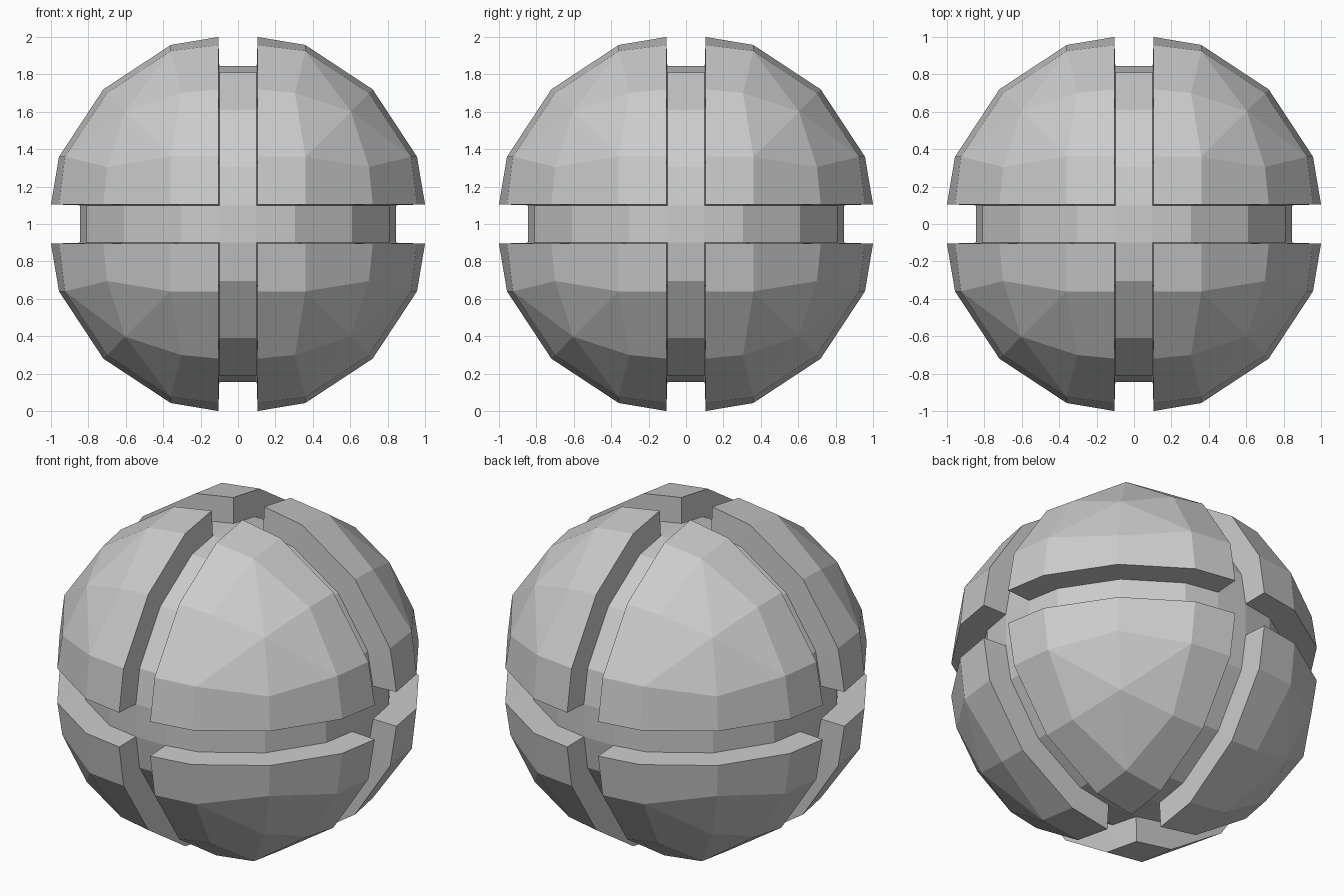
import bpy, bmesh
from mathutils import Vector

cube = bpy.data.objects.get("Cube")
if cube:
    bpy.data.objects.remove(cube, do_unlink=True)

# Plain grey material
grey = bpy.data.materials.new("plain grey")
grey.use_nodes = True
colour = (0.6, 0.6, 0.6, 1.0)
grey.diffuse_color = colour
grey.node_tree.nodes["Principled BSDF"].inputs["Base Color"].default_value = colour

HALF_TOP, HALF_FLOOR = 0.105, 0.10    # half widths of the grooves
FLOOR = 0.845                         # groove floor relative to the surface

bm = bmesh.new()


def swap(p):
    """Reflect a point across the plane y = z."""
    return (p[0], p[2], p[1])


def add_face(points, turn):
    """Add a face with its axes cycled by the given number of turns."""
    verts = [bm.verts.new([p[(i - turn) % 3] for i in range(3)]) for p in points]
    return bm.faces.new(verts)


# Key points of one raised panel, on the +x side of one octant
tip = (1.0, HALF_TOP, HALF_TOP)
side = (0.957, 0.36, HALF_TOP)
middle = (0.72, 0.72, HALF_TOP)
inner = (0.925, 0.36, 0.36)
ridge = (0.70, 0.70, 0.305)
centre = (0.603, 0.603, 0.603)

# Groove outline at the panel edge and at the floor
top_path = [tip, side, middle, (side[1], side[0], HALF_TOP), (tip[1], tip[0], HALF_TOP)]
floor_path = [(FLOOR, HALF_FLOOR, HALF_FLOOR)]
floor_path += [(x * FLOOR, y * FLOOR, HALF_FLOOR) for x, y, z in top_path[1:4]]
floor_path += [(HALF_FLOOR, FLOOR, HALF_FLOOR)]

for turn in range(3):
    # Panel surface
    add_face([tip, side, inner, swap(side)], turn)
    add_face([side, middle, ridge, inner], turn)
    add_face([swap(p) for p in (side, middle, ridge, inner)], turn)
    add_face([inner, ridge, centre], turn)
    add_face([inner, centre, swap(ridge)], turn)
    # Groove wall and half of the groove floor
    for i in range(4):
        a, b = floor_path[i], floor_path[i + 1]
        add_face([top_path[i], top_path[i + 1], b, a], turn)
        add_face([a, b, (b[0], b[1], 0), (a[0], a[1], 0)], turn)
    # Quarter of the flat square where two grooves cross
    h = HALF_FLOOR
    add_face([(FLOOR, 0, 0), (FLOOR, h, 0), (FLOOR, h, h), (FLOOR, 0, h)], turn)

bmesh.ops.remove_doubles(bm, verts=bm.verts[:], dist=0.0005)
bmesh.ops.recalc_face_normals(bm, faces=bm.faces[:])

# Make sure the shell faces outward
bm.normal_update()
outermost = max(bm.faces, key=lambda f: f.calc_center_median().dot(Vector((1, 1, 1))))
if outermost.normal.dot(Vector((1, 1, 1))) < 0:
    bmesh.ops.reverse_faces(bm, faces=bm.faces[:])

mesh = bpy.data.meshes.new("grooved_ball")
bm.to_mesh(mesh)
bm.free()
mesh.materials.append(grey)

# Whole ball from one octant
ball = bpy.data.objects.new("grooved_ball", mesh)
bpy.context.collection.objects.link(ball)
ball.location.z = 1.0
mirror = ball.modifiers.new("octants", 'MIRROR')
mirror.use_axis = (True, True, True)
mirror.use_mirror_merge = True
mirror.merge_threshold = 0.0005
